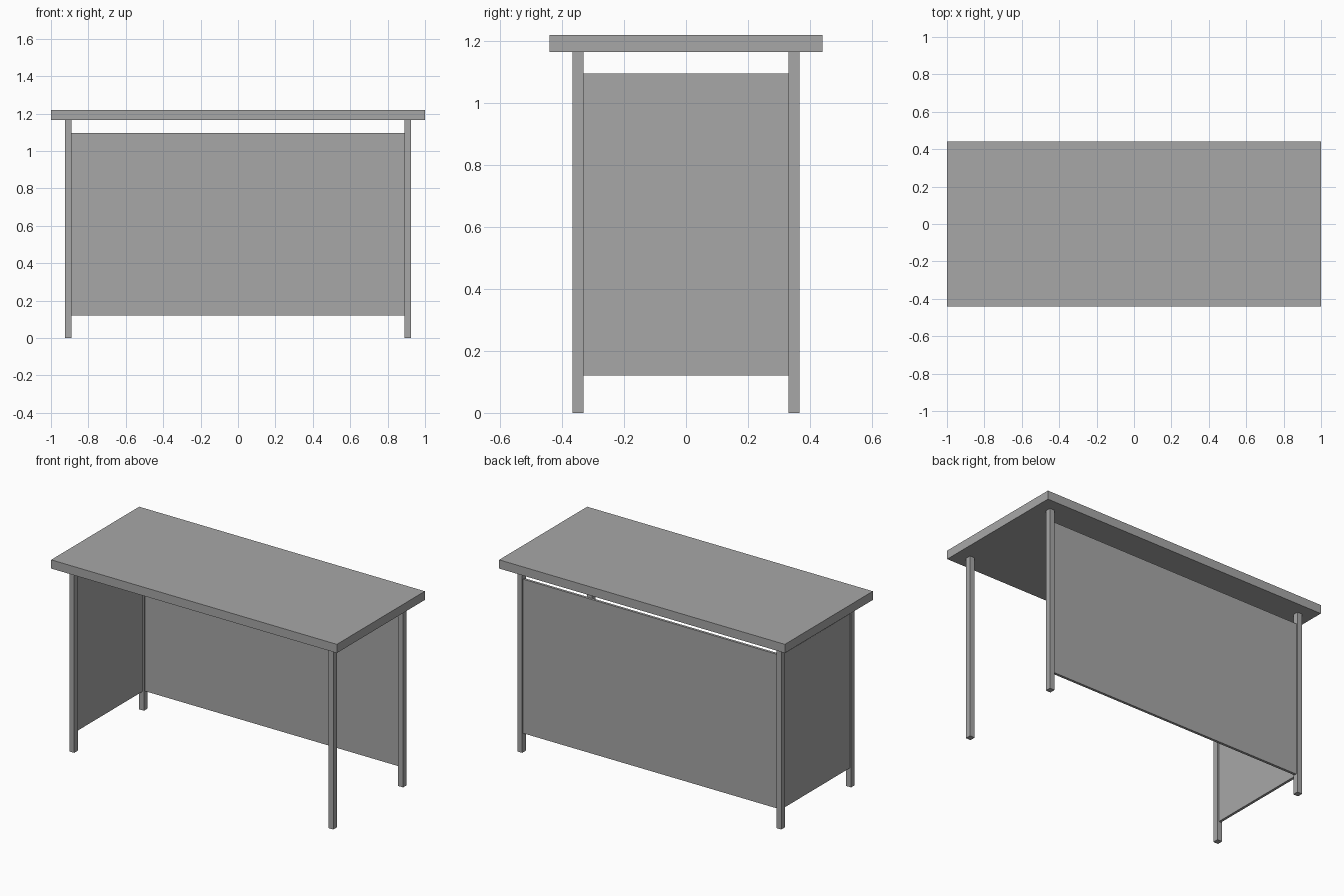
import bpy

cube = bpy.data.objects.get("Cube")
if cube:
    bpy.data.objects.remove(cube, do_unlink=True)

grey = bpy.data.materials.new("plain_grey")
grey.use_nodes = True
colour = (0.39, 0.39, 0.39, 1)
grey.diffuse_color = colour
grey.node_tree.nodes["Principled BSDF"].inputs["Base Color"].default_value = colour


def box(name, low, high):
    """Box between two opposite corners."""
    centre = [(a + b) / 2 for a, b in zip(low, high)]
    bpy.ops.mesh.primitive_cube_add(size=1, location=centre)
    obj = bpy.context.object
    obj.name = name
    obj.scale = [b - a for a, b in zip(low, high)]
    bpy.ops.object.transform_apply(location=False, rotation=False, scale=True)
    obj.data.materials.append(grey)
    return obj


HEIGHT, UNDERSIDE = 1.22, 1.165
LEG_X, LEG_Y = 0.907, 0.349      # leg centres
HALF_X, HALF_Y = 0.017, 0.018    # half leg section
PANEL_LOW, PANEL_HIGH = 0.12, 1.095
THIN = 0.008                     # half panel thickness

# Tabletop
box("tabletop", (-1, -0.44, UNDERSIDE), (1, 0.44, HEIGHT))

# Four square legs
for side, sx in (("left", 1), ("right", -1)):
    for end, sy in (("front", -1), ("back", 1)):
        x, y = sx * LEG_X, sy * LEG_Y
        box(f"{end}_{side}_leg", (x - HALF_X, y - HALF_Y, 0),
            (x + HALF_X, y + HALF_Y, UNDERSIDE))

# Thin panels between the legs: the back and the -x end
inner_x, inner_y = LEG_X - HALF_X, LEG_Y - HALF_Y
box("back_panel", (-inner_x, LEG_Y - THIN, PANEL_LOW),
    (inner_x, LEG_Y + THIN, PANEL_HIGH))
box("side_panel", (-LEG_X - THIN, -inner_y, PANEL_LOW),
    (-LEG_X + THIN, inner_y, PANEL_HIGH))
